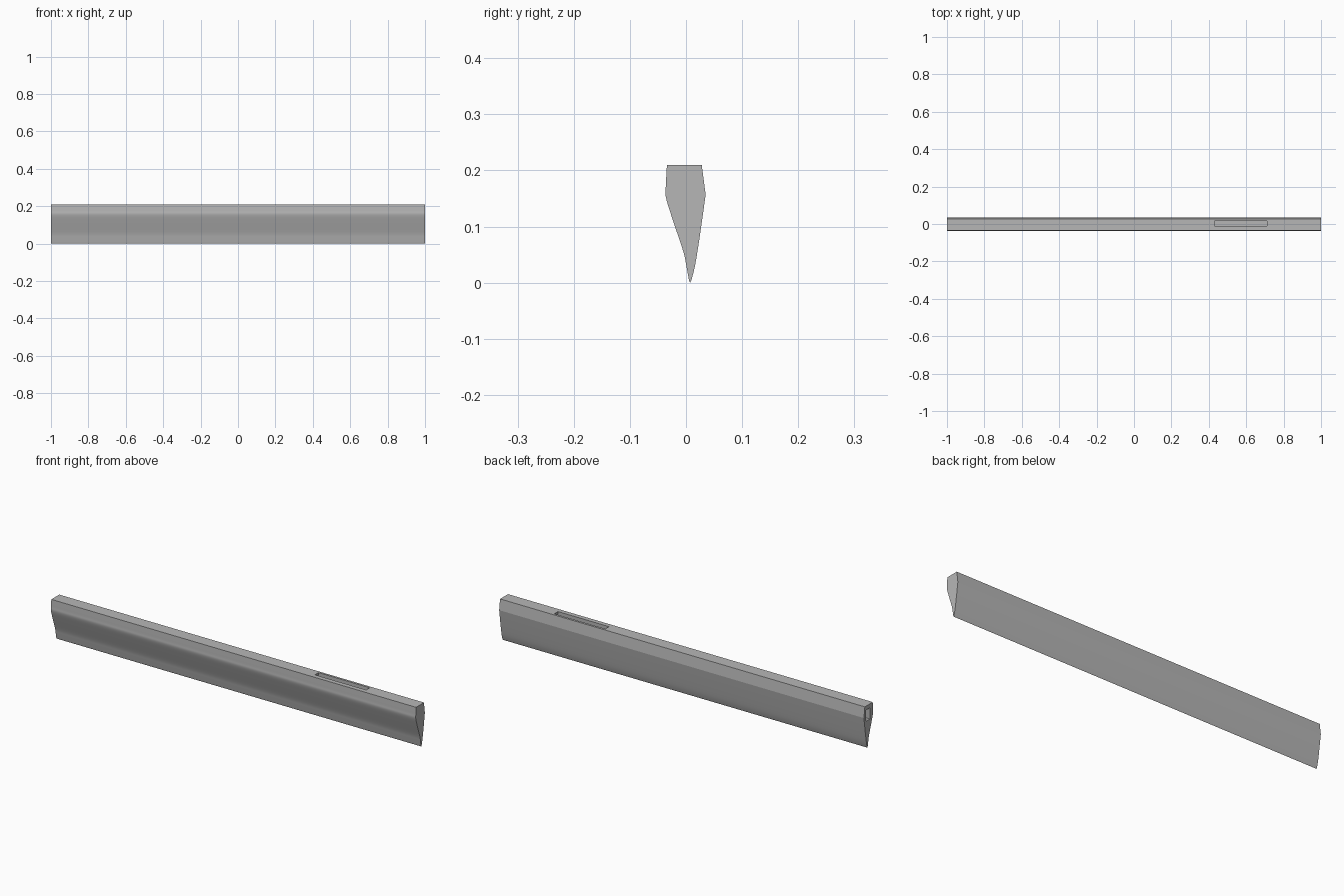
import bpy
import bmesh
import math
from mathutils import Vector

cube = bpy.data.objects.get("Cube")
if cube:
    bpy.data.objects.remove(cube, do_unlink=True)

grey = bpy.data.materials.new("plain grey")
grey.use_nodes = True
colour = (0.47, 0.47, 0.47, 1)
grey.diffuse_color = colour
grey.node_tree.nodes["Principled BSDF"].inputs["Base Color"].default_value = colour


def smooth_path(points, steps=5):
    """Spline through (y, z) points."""
    p = [Vector(q) for q in points]
    p = [2 * p[0] - p[1]] + p + [2 * p[-1] - p[-2]]
    out = []
    for a, b, c, d in zip(p, p[1:], p[2:], p[3:]):
        for i in range(steps):
            t = i / steps
            out.append(0.5 * (2 * b + (c - a) * t + (2 * a - 5 * b + 4 * c - d) * t * t
                              + (3 * b - a - 3 * c + d) * t ** 3))
    return out + [p[-2]]


# Tapered cross-section: flat top, shouldered sides, thin rounded lower edge
front = smooth_path([(-0.034, 0.21), (-0.0358, 0.175), (-0.036, 0.153), (-0.024, 0.113),
                     (-0.005, 0.056), (0.001, 0.028), (0.0055, 0.004), (0.0075, 0)])
back = smooth_path([(0.0075, 0), (0.010, 0.006), (0.016, 0.03), (0.0225, 0.069),
                    (0.0295, 0.117), (0.035, 0.157)])
profile = front + back[1:] + [Vector((0.028, 0.21))]

# Long bar extruded from the section
bm = bmesh.new()
end = bm.faces.new([bm.verts.new((-1, p.x, p.y)) for p in profile])
grown = bmesh.ops.extrude_face_region(bm, geom=[end], use_keep_orig=True)
bmesh.ops.translate(bm, vec=(2, 0, 0),
                    verts=[v for v in grown["geom"] if isinstance(v, bmesh.types.BMVert)])
bmesh.ops.recalc_face_normals(bm, faces=bm.faces)
mesh = bpy.data.meshes.new("bar")
bm.to_mesh(mesh)
bm.free()
mesh.materials.append(grey)
bar = bpy.data.objects.new("bar", mesh)
bpy.context.collection.objects.link(bar)


def cut_pocket(name, low, high):
    """Sink a rectangular pocket into the bar."""
    low, high = Vector(low), Vector(high)
    bpy.ops.mesh.primitive_cube_add(size=1, location=(low + high) / 2)
    cutter = bpy.context.object
    cutter.name = name
    cutter.scale = high - low
    cutter.hide_render = True
    cutter.data.materials.append(grey)
    bpy.context.view_layer.update()
    mod = bar.modifiers.new(name, "BOOLEAN")
    mod.operation = "DIFFERENCE"
    mod.solver = "EXACT"
    mod.object = cutter
    bpy.context.view_layer.objects.active = bar
    bpy.ops.object.modifier_apply(modifier=mod.name)
    bpy.data.objects.remove(cutter, do_unlink=True)


# Slot in the top face and socket in the right-hand end
cut_pocket("top_slot", (0.43, -0.011, 0.165), (0.71, 0.017, 0.25))
cut_pocket("end_socket", (-1.1, -0.011, 0.135), (-0.93, 0.017, 0.19))

bpy.ops.object.select_all(action="DESELECT")
bar.select_set(True)
bpy.context.view_layer.objects.active = bar
bpy.ops.object.shade_smooth_by_angle(angle=math.radians(11))
